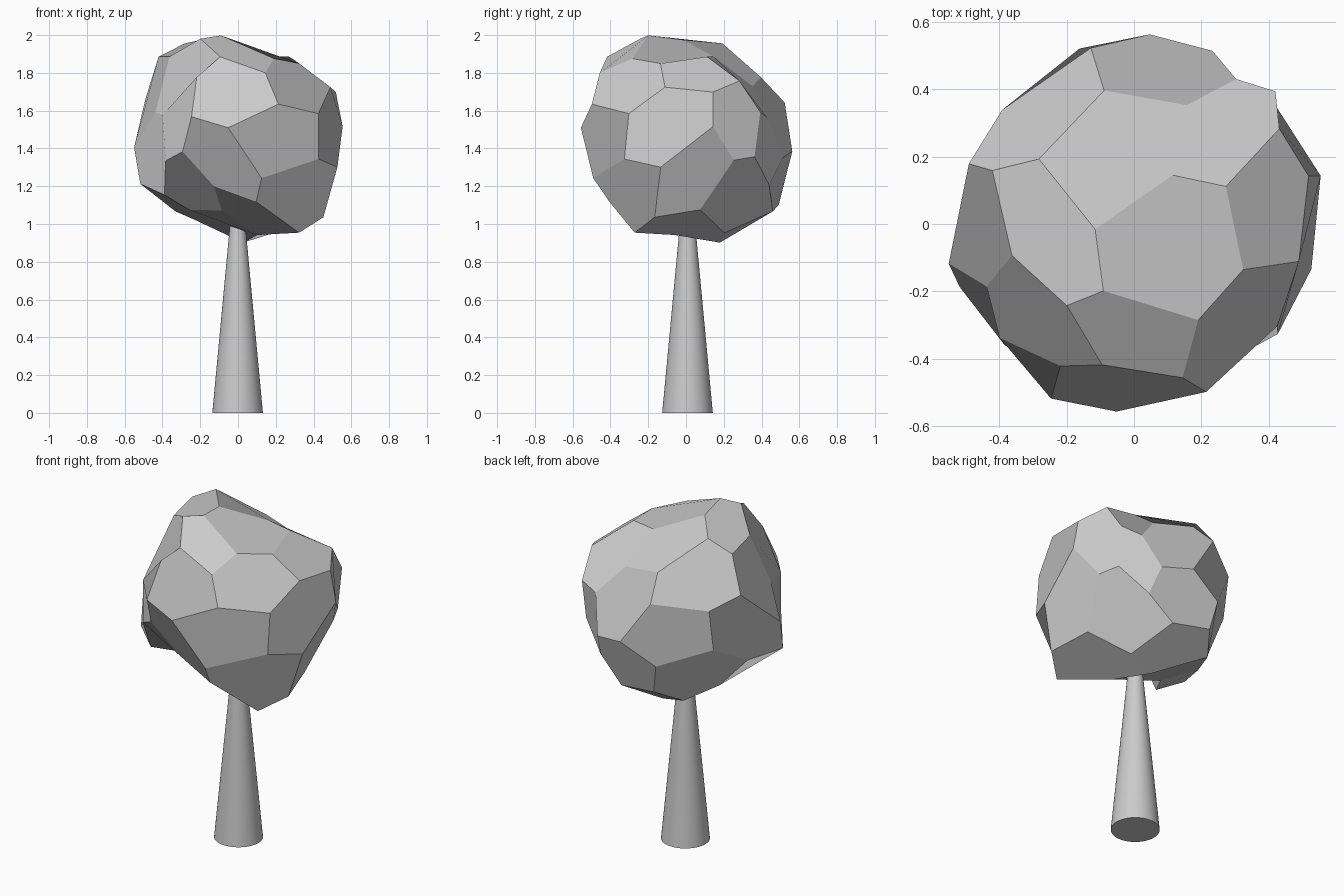
import bpy, bmesh, math
from mathutils import Vector

if "Cube" in bpy.data.objects:
    bpy.data.objects.remove(bpy.data.objects["Cube"])

PHI = (1 + math.sqrt(5)) / 2
CROWN_Z = 1.45


def cyclic(a, b, c):
    return [Vector((a, b, c)), Vector((c, a, b)), Vector((b, c, a))]


# Crown: ball of 12 pentagons and 20 hexagons, warped so that every facet
# sits on its own centre point (x, y, z relative to the crown middle)
PENT_CENTRES = [
    (-.043, .214, .415), (-.01, -.32, .458), (.407, .058, .333), (-.452, -.012, .236),
    (-.308, -.41, .078), (.228, -.435, .013), (.477, .034, -.197), (.326, .428, -.036),
    (-.205, .448, 0), (-.39, -.065, -.305), (-.006, .337, -.441), (.061, -.243, -.393)]
HEX_CENTRES = [
    (.116, -.063, .462), (-.245, -.033, .497), (.283, .286, .286), (.087, .463, .125),
    (-.3, .298, .304), (.298, -.298, .295), (-.042, -.478, .246), (-.285, -.283, .333),
    (.49, -.098, .078), (-.083, -.458, -.113), (-.256, -.268, -.247), (-.446, -.244, -.071),
    (-.466, .096, -.042), (-.283, .313, -.278), (.06, .498, -.219), (.466, .263, .093),
    (.325, -.299, -.284), (.305, .299, -.284), (.248, -.006, -.473), (-.129, .072, -.437)]

signs = [(a, b) for a in (-1, 1) for b in (-1, 1)]
pent_dirs = [v for a, b in signs for v in cyclic(0, a, b * PHI)]
hex_dirs = [v for a, b in signs for v in cyclic(a / PHI, 0, b * PHI)]
hex_dirs += [Vector((a, b, c)) for a, b in signs for c in (-1, 1)]

# regular ball: cut every corner of the twenty-sided solid at a third
ball = [(p * 2 + q) / 3 for p in pent_dirs for q in pent_dirs
        if 1.9 < (p - q).length < 2.1]
points = [v.normalized() * 0.55 for v in ball]


def facet(direction, sides, centres):
    """Corner indices in order round a facet, and its target centre."""
    n = direction.normalized()
    t = n.orthogonal().normalized()
    b = n.cross(t)
    ring = sorted(range(len(ball)), key=lambda i: -ball[i].dot(n))[:sides]
    ring.sort(key=lambda i: math.atan2(ball[i].dot(b), ball[i].dot(t)))
    target = min((Vector(c) for c in centres), key=lambda c: (c - n * 0.5).length)
    return ring, target


facets = [facet(d, 5, PENT_CENTRES) for d in pent_dirs]
facets += [facet(d, 6, HEX_CENTRES) for d in hex_dirs]

# pull the corners until the facets reach their centres
for step in range(120):
    moves = [Vector() for p in points]
    for ring, target in facets:
        mean = sum((points[i] for i in ring), Vector()) / len(ring)
        for i in ring:
            moves[i] += (target - mean) * 0.5
    points = [p + m for p, m in zip(points, moves)]

mesh = bpy.data.meshes.new("crown")
mesh.from_pydata([p + Vector((0, 0, CROWN_Z)) for p in points], [],
                 [ring for ring, target in facets])
mesh.update()
crown = bpy.data.objects.new("crown", mesh)
bpy.context.collection.objects.link(crown)

# Trunk: smooth tapered cone running into the crown
bpy.ops.mesh.primitive_cone_add(vertices=48, radius1=0.134, radius2=0.031,
                                depth=1.1, location=(-0.002, 0.008, 0.55))
trunk = bpy.context.object
trunk.name = "trunk"
bpy.ops.object.shade_smooth_by_angle(angle=math.radians(30))
